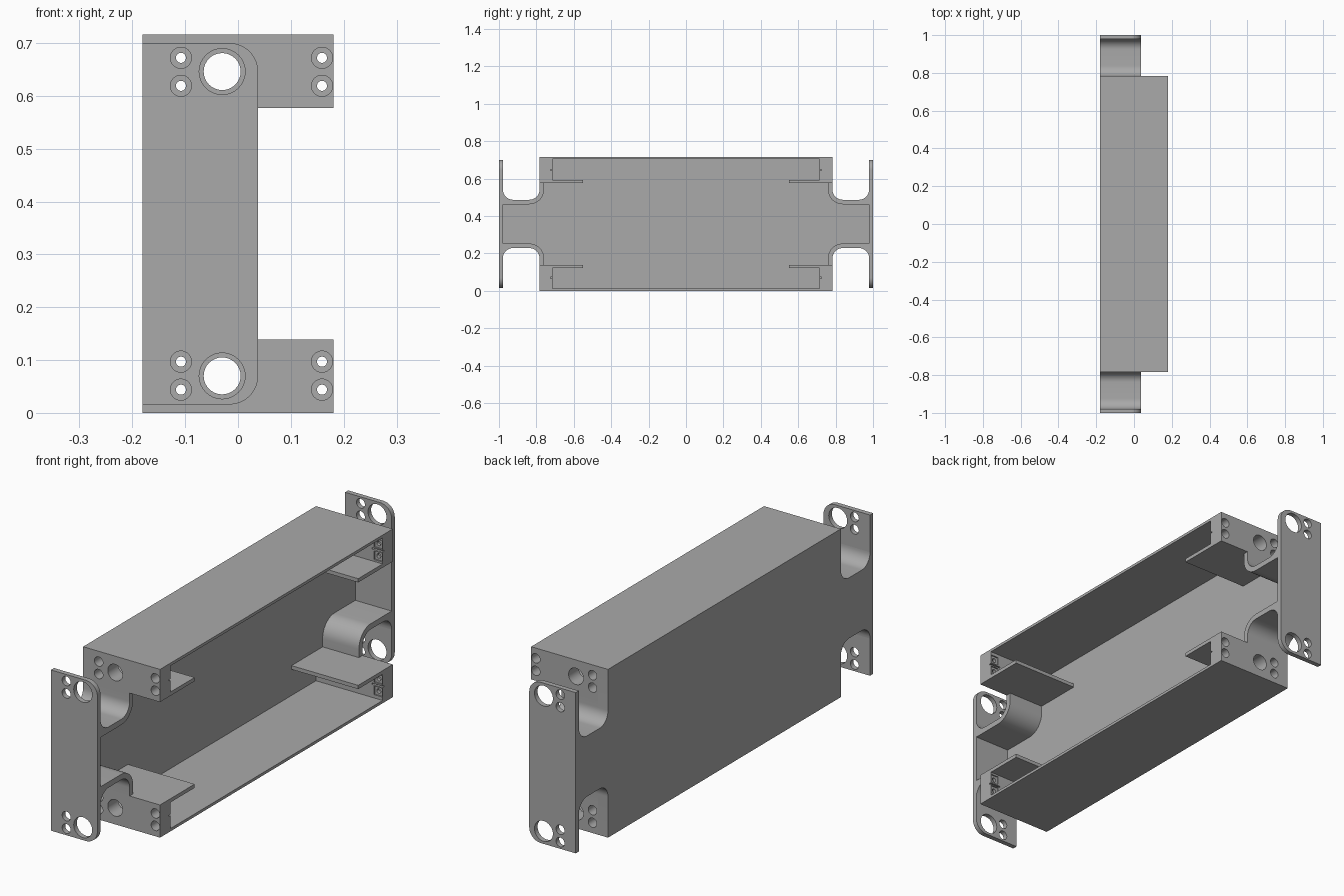
import bpy, bmesh
from math import cos, sin, radians
from mathutils import Matrix, Vector

cube = bpy.data.objects.get("Cube")
if cube:
    bpy.data.objects.remove(cube, do_unlink=True)

MID = 0.358                      # half height: every part mirrors about it
BACK, WALL, OPEN = -0.181, -0.133, 0.181   # x of outer back, inner back, open edge
EAR_X, EAR_Y, END = 0.038, 0.979, 0.783
INNER, SHELF, LID = 0.714, 0.219, 0.346

grey = bpy.data.materials.new("satin grey")
grey.use_nodes = True
colour = (0.4, 0.4, 0.4, 1)
grey.diffuse_color = colour
grey.node_tree.nodes["Principled BSDF"].inputs["Base Color"].default_value = colour


def arc(cx, cy, r, a, b, n=12):
    angles = [radians(a + (b - a) * i / n) for i in range(n + 1)]
    return [(cx + r * cos(t), cy + r * sin(t)) for t in angles]


def make(name, bm):
    bmesh.ops.recalc_face_normals(bm, faces=bm.faces)
    mesh = bpy.data.meshes.new(name)
    bm.to_mesh(mesh)
    bm.free()
    mesh.materials.append(grey)
    obj = bpy.data.objects.new(name, mesh)
    obj.location.z = MID
    bpy.context.collection.objects.link(obj)
    return obj


def prism(name, outline, axis, lo, hi):
    """Extrude a 2D outline along x (outline in y, z) or y (outline in x, z)."""
    bm = bmesh.new()
    place = (lambda p: (lo, *p)) if axis == "x" else (lambda p: (p[0], lo, p[1]))
    face = bm.faces.new([bm.verts.new(place(p)) for p in outline])
    ext = bmesh.ops.extrude_face_region(bm, geom=[face])["geom"]
    move = Vector((hi - lo, 0, 0) if axis == "x" else (0, hi - lo, 0))
    bmesh.ops.translate(bm, vec=move, verts=[g for g in ext if isinstance(g, bmesh.types.BMVert)])
    return make(name, bm)


def box(name, x, y, z):
    return prism(name, [(y[0], z[0]), (y[1], z[0]), (y[1], z[1]), (y[0], z[1])], "x", *x)


def activate(obj):
    bpy.ops.object.select_all(action="DESELECT")
    obj.select_set(True)
    bpy.context.view_layer.objects.active = obj


def cut(obj, cutter):
    mod = obj.modifiers.new("cut", "BOOLEAN")
    mod.operation, mod.solver, mod.object = "DIFFERENCE", "EXACT", cutter
    cutter.hide_render = True
    activate(obj)
    bpy.ops.object.modifier_apply(modifier=mod.name)
    bpy.data.objects.remove(cutter, do_unlink=True)


def drill(obj, x, z, r, y0, y1):
    cut(obj, prism("drill", arc(x, z, r, 0, 360 - 360 / 32, 31), "y", y0, y1))


def finish(obj):
    """Repeat the quarter at both ends and at top and bottom."""
    mod = obj.modifiers.new("four corners", "MIRROR")
    mod.use_axis = (False, True, True)
    mod.use_bisect_axis = (False, True, True)
    activate(obj)
    bpy.ops.object.modifier_apply(modifier=mod.name)
    bpy.ops.object.shade_smooth_by_angle(angle=radians(30))


# Back plate, necked down between the box and the ears
neck = arc(0.924, 0.184, 0.055, 0, -90) + arc(0.838, 0.184, 0.055, -90, -180)
plate = prism("back_plate", [(-0.05, -0.05), (EAR_Y, -0.05)] + neck
              + [(END, MID), (-0.05, MID)], "x", BACK, WALL)

# Curved wall joining each ear to the box
inside = arc(0.838, 0.184, 0.079, -180, -90)
wall = prism("curved_wall", neck + [(END, SHELF), (0.759, SHELF)] + inside
             + [(EAR_Y, 0.105)], "x", WALL, EAR_X)

# Top and bottom flanges
flange = box("flange", (WALL, OPEN), (-0.05, END), (LID, MID))

# Thin shelves reaching inward from the end blocks
shelf = box("shelf", (WALL, OPEN), (0.55, INNER), (SHELF, 0.235))

# End blocks with access hole, counterbored screw holes and nut pockets
SCREW_Z, BIG = (0.261, 0.314), (-0.03, 0.288)
block = box("end_block", (WALL, OPEN), (INNER, END), (SHELF, LID))
drill(block, *BIG, 0.035, 0.65, 0.85)
for x in (-0.108, 0.159):
    for z in SCREW_Z:
        drill(block, x, z, 0.02, 0.735, 0.85)
        drill(block, x, z, 0.0095, 0.65, 0.85)
for z in SCREW_Z:
    cut(block, box("pocket", (0.141, 0.177), (0.65, 0.72), (z - 0.018, z + 0.018)))
cut(block, box("slit", (0.13, 0.2), (0.65, 0.724), (0.285, 0.291)))

# Mounting ears with rounded outer corners and clearance holes
ear = prism("mounting_ear", [(BACK, -0.05), (EAR_X, -0.05)]
            + arc(EAR_X - 0.054, 0.288, 0.054, 0, 90) + [(BACK, 0.342)], "y", EAR_Y, 1.0)
drill(ear, *BIG, 0.0435, 0.9, 1.1)
for z in SCREW_Z:
    drill(ear, -0.108, z, 0.02, 0.9, 1.1)

for part in (plate, wall, flange, shelf, block, ear):
    finish(part)
